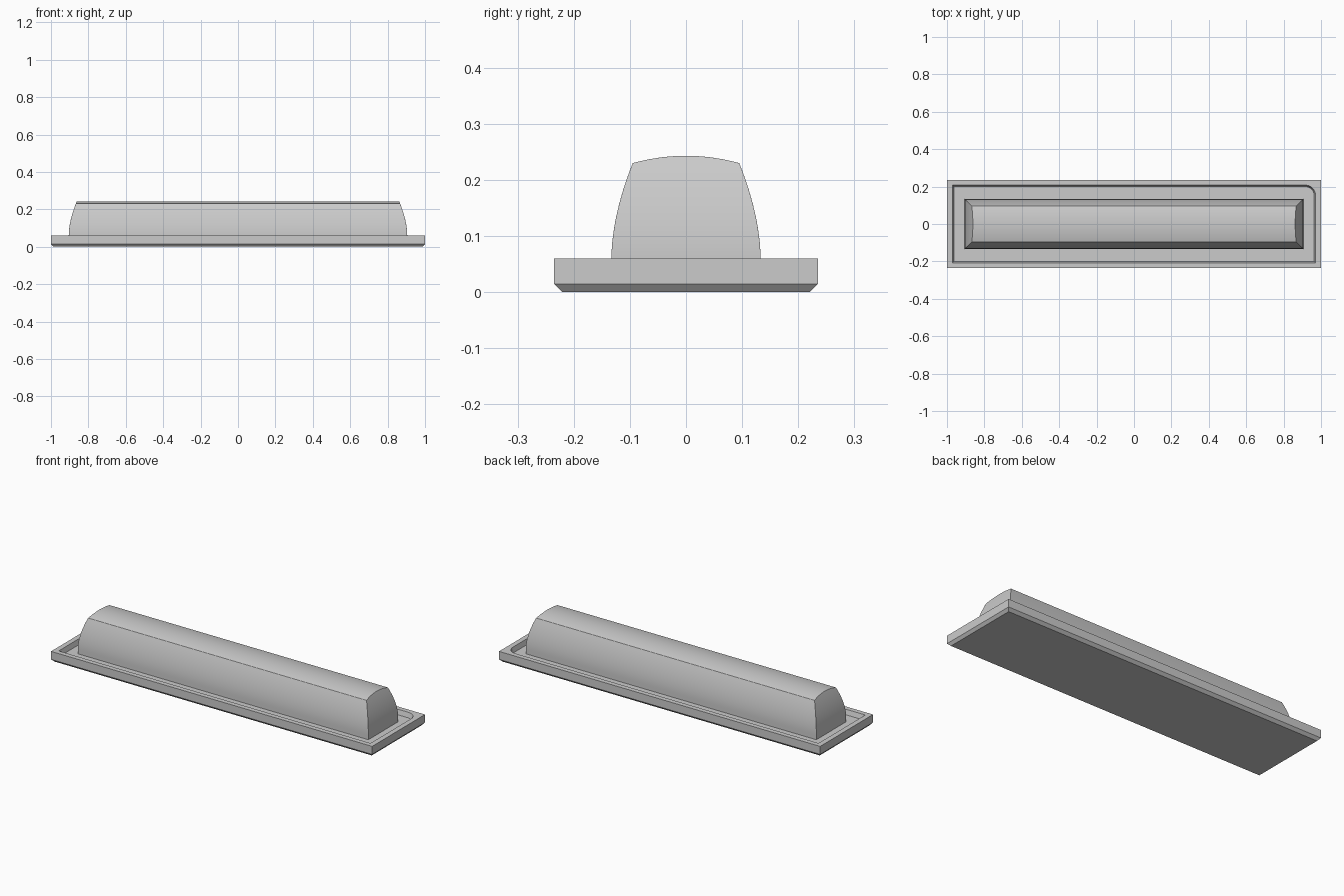
import bpy, bmesh, math

cube = bpy.data.objects.get("Cube")
if cube:
    bpy.data.objects.remove(cube, do_unlink=True)

grey = bpy.data.materials.new("light grey")
grey.use_nodes = True
colour = (0.6, 0.6, 0.6, 1)
grey.diffuse_color = colour
grey.node_tree.nodes["Principled BSDF"].inputs["Base Color"].default_value = colour


def finish(bm, name):
    bmesh.ops.remove_doubles(bm, verts=bm.verts[:], dist=1e-5)
    bmesh.ops.recalc_face_normals(bm, faces=bm.faces[:])
    mesh = bpy.data.meshes.new(name)
    bm.to_mesh(mesh)
    bm.free()
    mesh.materials.append(grey)
    obj = bpy.data.objects.new(name, mesh)
    bpy.context.collection.objects.link(obj)
    return obj


def smooth(obj, degrees):
    bpy.ops.object.select_all(action="DESELECT")
    obj.select_set(True)
    bpy.context.view_layer.objects.active = obj
    bpy.ops.object.shade_smooth_by_angle(angle=math.radians(degrees))


# Tray: stacked rectangular rings; the recess has one rounded corner
ARC = 10


def ring(bm, hx, hy, z, r=0.0):
    pts = [(-hx, hy), (-hx, -hy), (hx, -hy)]
    for i in range(ARC + 1):
        a = math.pi / 2 * i / ARC
        pts.append((hx - r + r * math.cos(a), hy - r + r * math.sin(a)))
    return [bm.verts.new((x, y, z)) for x, y in pts]


bm = bmesh.new()
rings = [
    ring(bm, 0.987, 0.22, 0),
    ring(bm, 1, 0.235, 0.015),
    ring(bm, 1, 0.235, 0.06),
    ring(bm, 0.971, 0.208, 0.06, 0.055),
    ring(bm, 0.963, 0.2, 0.033, 0.047),
]
for low, high in zip(rings, rings[1:]):
    for i in range(len(low)):
        j = (i + 1) % len(low)
        bm.faces.new((low[i], low[j], high[j], high[i]))
bm.faces.new(rings[0])
bm.faces.new(rings[-1])
tray = finish(bm, "tray")
smooth(tray, 25)


# Raised bar: bowed sides and ends, gently crowned top
def inset(z):
    return 0.038 * max(0, (z - 0.06) / 0.17) ** 1.8


BASE, SHOULDER, CROWN = 0.03, 0.23, 0.243
half = [(0.133, BASE)]
for i in range(13):
    z = 0.06 + (SHOULDER - 0.06) * i / 12
    half.append((0.133 - inset(z), z))
edge = half[-1][0]
for i in range(1, 9):
    y = edge * (1 - i / 8)
    half.append((y, CROWN - (CROWN - SHOULDER) * (y / edge) ** 2))

bm = bmesh.new()
rows = []
for y, z in half:
    x = 0.905 - inset(z)
    rows.append([bm.verts.new((sx * x, sy * y, z))
                 for sx, sy in ((-1, -1), (1, -1), (1, 1), (-1, 1))])
bm.faces.new(rows[0])
for low, high in zip(rows, rows[1:]):
    for i in range(4):
        j = (i + 1) % 4
        bm.faces.new((low[i], low[j], high[j], high[i]))
bar = finish(bm, "raised_bar")

# Softened corners
bevel = bar.modifiers.new("soft_edges", "BEVEL")
bevel.width = 0.007
bevel.segments = 3
bevel.limit_method = "ANGLE"
bevel.angle_limit = math.radians(35)
smooth(bar, 40)
